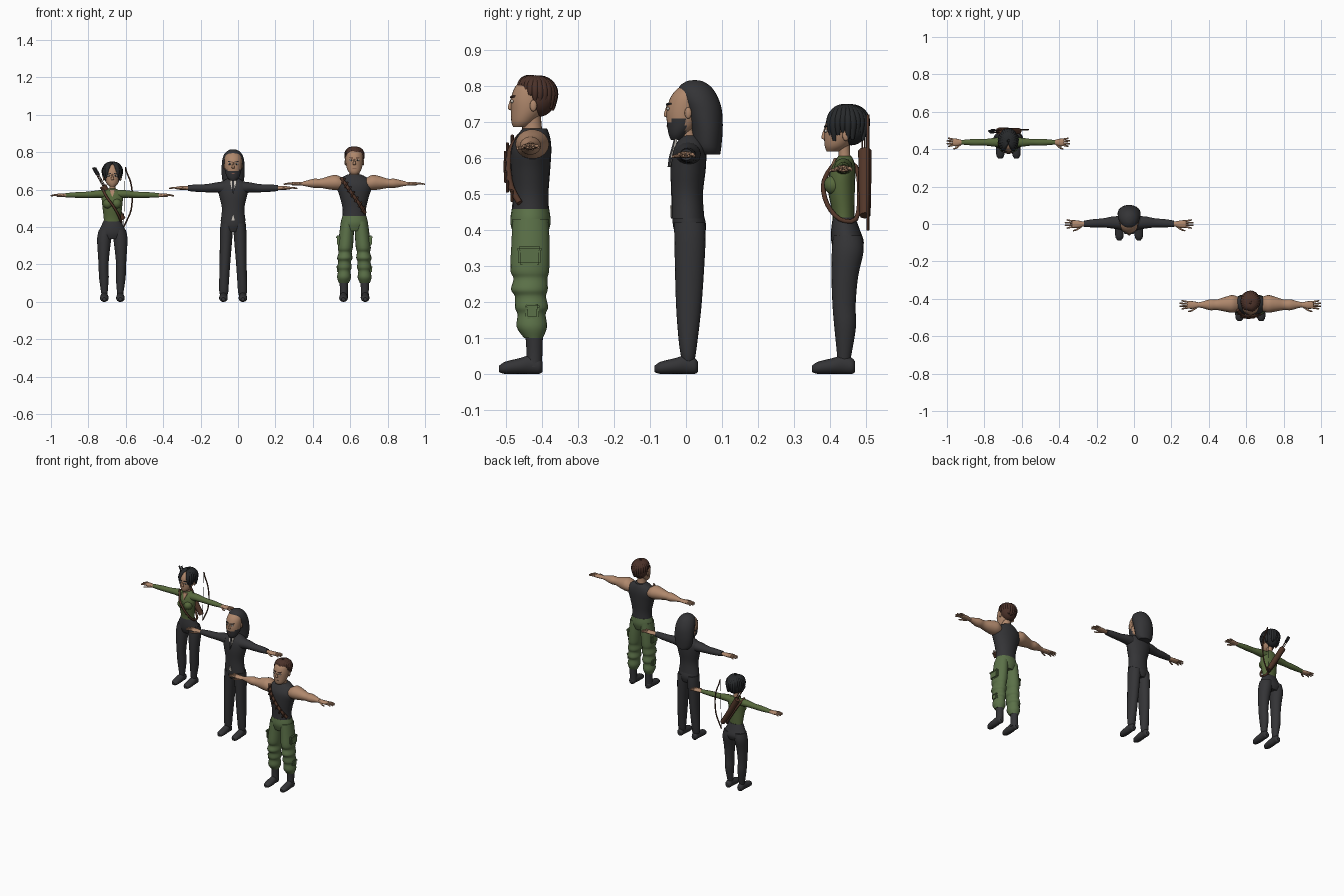
import bpy, bmesh, math
from mathutils import Vector

COLOURS = {
    "skin": (.43, .245, .15), "charcoal": (.034, .034, .037), "black_hair": (.02, .022, .024),
    "brown_hair": (.07, .031, .022), "olive_trousers": (.105, .165, .065), "green_shirt": (.095, .14, .045),
    "leather": (.085, .037, .022), "off_white": (.6, .56, .5), "lip": (.25, .11, .08),
}
MATS = {}
for key, c in COLOURS.items():
    MATS[key] = bpy.data.materials.new(key)
    MATS[key].diffuse_color = (*c, 1)

base = Vector((0, 0, 0))   # ground position of the current figure
who = ""                   # name prefix of the current figure


def finish(name, bm, mats, smooth=True):
    me = bpy.data.meshes.new(name)
    bmesh.ops.recalc_face_normals(bm, faces=bm.faces)
    for f in bm.faces:
        f.smooth = smooth and len(f.verts) <= 4
    bm.to_mesh(me)
    bm.free()
    for m in mats:
        me.materials.append(MATS[m])
    ob = bpy.data.objects.new(who + "_" + name, me)
    ob.location = base
    bpy.context.collection.objects.link(ob)
    return ob


def smooth_list(secs, steps=4):
    """Catmull-Rom interpolation through the cross-sections."""
    p = [secs[0]] + list(secs) + [secs[-1]]
    out = []
    for i in range(1, len(p) - 2):
        for k in range(steps):
            t = k / steps
            out.append([.5 * (2 * b + (c - a) * t + (2 * a - 5 * b + 4 * c - d) * t * t
                              + (3 * b - a - 3 * c + d) * t ** 3)
                        for a, b, c, d in zip(p[i - 1], p[i], p[i + 1], p[i + 2])])
    return out + [list(secs[-1])]


def loft(name, secs, mat, axis="z", side=1, n=20, rule=None, mat2=None):
    """Elliptical sections (position, centre u, centre v, radius u, radius v) along an axis."""
    bm, rings = bmesh.new(), []
    for t, u, v, a, b in smooth_list(secs):
        ring = []
        for k in range(n):
            ang = 2 * math.pi * k / n
            p, q = u + max(a, .001) * math.cos(ang), v + max(b, .001) * math.sin(ang)
            x, y, z = {"z": (p, q, t), "x": (t, p, q), "y": (p, t, q)}[axis]
            ring.append(bm.verts.new((x * side, y, max(z, 0))))
        rings.append(ring)
    for r, s in zip(rings, rings[1:]):
        for k in range(n):
            bm.faces.new((r[k], r[(k + 1) % n], s[(k + 1) % n], s[k]))
    bm.faces.new(rings[0])
    bm.faces.new(rings[-1])
    if rule:
        for f in bm.faces:
            f.material_index = int(rule(f.calc_center_median()))
    return finish(name, bm, [mat] + ([mat2] if mat2 else []))


def ball(name, c, r, mat, seg=16):
    bm = bmesh.new()
    bmesh.ops.create_uvsphere(bm, u_segments=seg, v_segments=seg // 2 + 2, radius=1)
    for v in bm.verts:
        v.co = Vector([c[i] + v.co[i] * r[i] for i in range(3)])
    return finish(name, bm, [mat])


def box(name, c, s, mat):
    bm = bmesh.new()
    bmesh.ops.create_cube(bm, size=1)
    for v in bm.verts:
        v.co = Vector([c[i] + v.co[i] * s[i] for i in range(3)])
    bmesh.ops.bevel(bm, geom=bm.edges[:], offset=min(s) * .3, segments=2, affect="EDGES")
    return finish(name, bm, [mat], False)


def plate(name, pts, mat, depth=.007):
    bm = bmesh.new()
    rows = [[bm.verts.new((x, y + d, z)) for x, y, z in pts] for d in (0, depth)]
    bm.faces.new(rows[0])
    bm.faces.new(rows[1])
    for i in range(len(pts)):
        j = (i + 1) % len(pts)
        bm.faces.new((rows[0][i], rows[0][j], rows[1][j], rows[1][i]))
    return finish(name, bm, [mat], False)


def tubes(name, paths, r, mat, taper=None, steps=3):
    """Round tubes along smooth paths, all in one mesh."""
    cu = bpy.data.curves.new(name, "CURVE")
    cu.dimensions, cu.bevel_depth, cu.bevel_resolution, cu.use_fill_caps = "3D", r, 2, True
    for path in paths:
        pts = smooth_list(path, steps)
        sp = cu.splines.new("POLY")
        sp.points.add(len(pts) - 1)
        for i, p in enumerate(pts):
            sp.points[i].co = (*p, 1)
            sp.points[i].radius = taper(i / (len(pts) - 1)) if taper else 1
    tmp = bpy.data.objects.new("tmp", cu)
    bpy.context.collection.objects.link(tmp)
    me = bpy.data.meshes.new_from_object(tmp.evaluated_get(bpy.context.evaluated_depsgraph_get()))
    bpy.data.objects.remove(tmp)
    bm = bmesh.new()
    bm.from_mesh(me)
    for f in bm.faces:
        f.material_index = 0
    return finish(name, bm, [mat])


def hand(x, z, L, s):
    loft("palm", [(x - .02, 0, z, .012, .011), (x, 0, z, .013, .01), (x + .3 * L, -.001, z, .02, .01),
                  (x + .55 * L, 0, z, .02, .008), (x + .6 * L, 0, z, .014, .005)], "skin", "x", s, 12)
    fingers = [[(s * (x + .5 * L), k * .0095, z), (s * (x + .75 * L), k * .0125, z + .001),
                (s * (x + L * (1 - .05 * k * k)), k * .015, z - .003)] for k in (-1.5, -.5, .5, 1.5)]
    fingers.append([(s * (x + .1 * L), -.012, z - .002), (s * (x + .35 * L), -.03, z - .004),
                    (s * (x + .55 * L), -.036, z - .005)])
    tubes("fingers", fingers, .0058, "skin", lambda t: 1 - .4 * t)


def shoe(cx, s):
    loft("shoe", [(-.087, cx, .014, .010, .009), (-.07, cx, .017, .021, .017), (-.03, cx, .022, .023, .022),
                  (0, cx, .026, .02, .026), (.024, cx, .022, .019, .022), (.033, cx, .02, .01, .014)],
         "charcoal", "y", s, 16)


def face(z, cy, rx, ry, hair):
    """Eyes, brows, nose, mouth and ears on a head whose widest section is given."""
    y = cy - ry * math.sqrt(1 - (.019 / rx) ** 2)
    for s in (-1, 1):
        ball("eye", (s * .019, y, z), (.009, .004, .005), "off_white", 10)
        ball("iris", (s * .018, y - .0025, z), (.004, .0025, .0045), "charcoal", 8)
        plate("brow", [(s * .008, y - .006, z + .009), (s * .028, y + .002, z + .012),
                       (s * .028, y + .002, z + .016), (s * .008, y - .006, z + .014)], hair)
        ball("ear", (s * (rx + .001), cy + .012, z - .012), (.005, .01, .016), "skin", 10)
    loft("nose", [(z - .025, 0, cy - ry + .004, .005, .003), (z - .02, 0, cy - ry, .008, .008),
                  (z - .005, 0, cy - ry + .001, .005, .006), (z + .01, 0, cy - ry + .004, .003, .003)], "skin", n=10)


def locks(name, c, r, angles, end, mat, thick):
    """Hair locks fanning from the crown; past the widest point they hang straight down."""
    paths = []
    for a in angles:
        stop, pts = math.radians(end(a)), []
        for k in range(7):
            ph = .12 + (stop - .12) * k / 6
            h = math.sin(min(ph, 1.5)) * (1 - .1 * max(0, ph - 1.6))
            z = math.cos(ph) if ph < 1.5 else .07 - (ph - 1.5) * 1.15
            pts.append((c[0] + r[0] * h * math.cos(a), c[1] + r[1] * h * math.sin(a), c[2] + r[2] * z))
        paths.append(pts)
    tubes(name, paths, thick, mat, lambda t: .6 + .7 * math.sin(math.pi * min(1, t * .9 + .05)) - .3 * t, 2)


# ---------------- archer ----------------
who, base = "archer", Vector((-.672, .437, 0))
loft("shirt", [(.41, 0, 0, .046, .03), (.45, 0, 0, .046, .031), (.52, 0, -.006, .054, .038),
               (.57, 0, 0, .056, .034), (.595, 0, .004, .036, .024), (.605, 0, .004, .02, .018)], "green_shirt")
loft("neck", [(.58, 0, .005, .019, .018), (.61, 0, .003, .016, .016), (.65, 0, 0, .018, .018)], "skin")
plate("neckline", [(-.016, -.026, .6), (.016, -.026, .6), (0, -.042, .56)], "skin")
loft("hips", [(.435, 0, .002, .046, .031), (.40, 0, .006, .062, .04), (.365, 0, .012, .077, .045),
              (.335, 0, .012, .06, .035)], "charcoal")
for s in (-1, 1):
    ball("bust", (s * .023, -.027, .525), (.027, .027, .027), "green_shirt")
    loft("trouser_leg", [(.385, .036, .012, .036, .04), (.34, .043, .012, .038, .044), (.27, .046, .004, .032, .037),
                         (.19, .047, .002, .026, .032), (.13, .045, .005, .026, .03), (.04, .042, .002, .016, .018)],
         "charcoal", side=s)
    shoe(.043, s)
    loft("sleeve", [(.03, 0, .575, .026, .024), (.07, 0, .577, .024, .021), (.13, 0, .573, .017, .017),
                    (.18, 0, .572, .018, .016), (.25, 0, .57, .012, .012)], "green_shirt", "x", s, 14)
    hand(.25, .57, .08, s)
loft("head", [(.618, 0, -.028, .015, .018), (.635, 0, -.018, .032, .034), (.67, 0, -.005, .043, .048),
              (.705, 0, 0, .043, .047), (.73, 0, .004, .03, .034), (.738, 0, .005, .01, .01)], "skin", n=28)
face(.675, -.005, .044, .048, "black_hair")
plate("mouth", [(-.009, -.05, .642), (.009, -.05, .642), (.007, -.05, .637), (-.007, -.05, .637)], "lip")
ball("hair_cap", (0, .022, .69), (.048, .048, .055), "black_hair", 24)
fan = [math.radians(-52 + 284 * k / 20) for k in range(21)]
locks("hair_locks", (0, .008, .69), (.046, .057, .052), fan, lambda a: 118 + 12 * math.sin(7 * a), "black_hair", .0115)
# strap, quiver, arrows and bow
tubes("strap", [[(-.05, -.01, .6), (-.03, -.043, .56), (0, -.056, .52), (.03, -.044, .47), (.047, -.01, .43),
                 (.045, .035, .43), (0, .045, .5), (-.045, .035, .575), (-.05, -.01, .6)]], .0065, "leather")
tubes("quiver", [[(.058, .06, .44), (.02, .06, .5), (-.05, .06, .62)]], .018, "leather", lambda t: .85 + .2 * t)
tubes("arrows", [[(-.04 + d, .06 + e, .61), (-.09 + d, .06 + e, .7)] for d, e in ((-.006, 0), (.007, .005), (0, -.007))],
      .0022, "leather")
tubes("fletching", [[(-.078 + d, .06 + e, .68), (-.098 + d, .06 + e, .718)] for d, e in
                    ((-.006, 0), (.007, .005), (0, -.007))], .005, "charcoal")
tubes("bow", [[(.07, .068, .72), (.078, .068, .69), (.098, .068, .64), (.107, .068, .57), (.1, .068, .49),
               (.075, .068, .43), (.06, .068, .4)]], .004, "leather")
tubes("bow_string", [[(.07, .068, .72), (.06, .068, .4)]], .0012, "charcoal")

# ---------------- suited figure ----------------
who, base = "suited", Vector((-.026, 0, 0))
loft("jacket", [(.432, 0, .005, .067, .046), (.5, 0, .003, .06, .044), (.57, 0, .006, .075, .049),
                (.62, 0, .01, .083, .046), (.648, 0, .013, .05, .035), (.662, 0, .013, .026, .024)], "charcoal")
loft("neck", [(.63, 0, .01, .024, .024), (.67, 0, .005, .023, .023), (.7, 0, 0, .024, .024)], "skin")
plate("shirt", [(-.02, -.03, .655), (.02, -.03, .655), (0, -.048, .575)], "off_white")
plate("tie", [(-.005, -.034, .65), (.005, -.034, .65), (.007, -.048, .6), (0, -.051, .575), (-.007, -.048, .6)], "charcoal")
plate("shirt_hem", [(-.009, -.043, .434), (.009, -.043, .434), (0, -.044, .468)], "off_white")
loft("hips", [(.45, 0, .005, .06, .042), (.41, 0, .01, .066, .046), (.375, 0, .012, .05, .036)], "charcoal")
for s in (-1, 1):
    loft("trouser_leg", [(.42, .033, .01, .034, .043), (.36, .037, .011, .034, .043), (.2, .044, .008, .028, .036),
                         (.1, .049, .006, .026, .027), (.055, .05, .006, .024, .021), (.03, .05, .006, .018, .016)],
         "charcoal", side=s)
    shoe(.052, s)
    loft("sleeve", [(.05, .006, .61, .036, .034), (.09, .008, .612, .032, .027), (.14, .006, .608, .024, .022),
                    (.19, .004, .608, .022, .02), (.24, .001, .609, .017, .016)], "charcoal", "x", s, 16)
    hand(.245, .609, .1, s)
loft("head", [(.65, 0, -.026, .018, .016), (.665, 0, -.022, .031, .026), (.69, 0, -.012, .041, .04),
              (.73, 0, -.006, .046, .048), (.77, 0, .002, .045, .044), (.795, 0, .008, .03, .028),
              (.803, 0, .01, .01, .01)], "skin", n=32,
     rule=lambda p: p.z < .7 + .012 * (abs(p.x) > .03) and p.y < 0, mat2="charcoal")
face(.737, -.006, .046, .048, "charcoal")
plate("mouth", [(-.009, -.054, .69), (.009, -.054, .69), (.007, -.053, .685), (-.007, -.053, .685)], "lip")
loft("hair", [(.61, 0, .065, .038, .03), (.63, 0, .06, .053, .038), (.68, 0, .058, .061, .044),
              (.73, 0, .049, .061, .051), (.765, 0, .036, .057, .054), (.795, 0, .026, .044, .046),
              (.812, 0, .024, .022, .024), (.816, 0, .024, .004, .004)], "charcoal", n=28)

# ---------------- soldier ----------------
who, base = "soldier", Vector((.622, -.432, 0))
loft("tank_top", [(.445, 0, 0, .064, .052), (.5, 0, 0, .063, .05), (.57, 0, 0, .08, .055), (.625, 0, .002, .098, .056),
                  (.66, 0, .008, .074, .046), (.682, 0, .012, .035, .034)], "charcoal")
loft("neck", [(.66, 0, .006, .03, .03), (.69, 0, .004, .027, .027), (.72, 0, .002, .027, .027)], "skin")
loft("hips", [(.458, 0, 0, .064, .052), (.42, 0, 0, .072, .056), (.38, 0, 0, .055, .045)], "olive_trousers")
for s in (-1, 1):
    # baggy trousers with folds
    loft("trouser_leg", [(.43, .036, 0, .036, .05), (.36, .042, 0, .039, .053), (.29, .048, -.002, .04, .054),
                         (.265, .049, 0, .035, .047), (.235, .051, -.003, .041, .051), (.215, .052, 0, .034, .043),
                         (.185, .053, .003, .039, .046), (.165, .054, .003, .033, .039), (.13, .055, .004, .037, .042),
                         (.1, .056, .008, .026, .026)], "olive_trousers", side=s)
    for z, y, w, h in ((.328, -.003, .062, .052), (.173, .005, .038, .04)):
        box("cargo_pocket", (s * .084, y, z), (.02, w, h), "olive_trousers")
        box("pocket_flap", (s * .087, y, z + h * .35), (.02, w * 1.08, h * .35), "olive_trousers")
    loft("boot_shaft", [(.02, .056, .01, .022, .022), (.06, .056, .011, .021, .022), (.12, .056, .01, .024, .025)],
         "charcoal", side=s)
    shoe(.058, s)
    loft("arm", [(.06, .004, .63, .036, .03), (.095, .005, .638, .047, .041), (.135, .003, .637, .039, .036),
                 (.18, 0, .634, .028, .025), (.215, 0, .634, .029, .025), (.255, 0, .633, .018, .016),
                 (.275, 0, .632, .014, .012)], "skin", "x", s, 18)
    hand(.275, .632, .104, s)
loft("head", [(.686, 0, -.028, .022, .02), (.7, 0, -.021, .034, .032), (.73, 0, -.009, .044, .045),
              (.765, 0, -.003, .047, .051), (.8, 0, .004, .042, .045), (.82, 0, .008, .02, .022)], "skin", n=28)
face(.757, -.004, .047, .051, "brown_hair")
plate("mouth", [(-.011, -.054, .715), (.011, -.054, .715), (.009, -.052, .71), (-.009, -.052, .71)], "lip")
ball("hair_cap", (0, .022, .77), (.05, .05, .056), "brown_hair", 24)
fan = [math.radians(-90 + 360 * k / 24) for k in range(24)]
locks("hair_locks", (0, .013, .77), (.046, .052, .051), fan,
      lambda a: 92 + 30 * math.sin(a) + 6 * math.cos(5 * a), "brown_hair", .0125)
# bandolier with cartridges
belt = [(-.068, -.028, .662), (-.045, -.054, .625), (-.01, -.061, .575), (.03, -.054, .52), (.058, -.03, .475)]
tubes("bandolier", [belt], .009, "leather")
tubes("cartridges", [[(x - .008, y - .01, z - .014), (x + .01, y - .01, z + .016)]
                     for x, y, z in smooth_list(belt, 2)[1:-1]], .0045, "leather")
